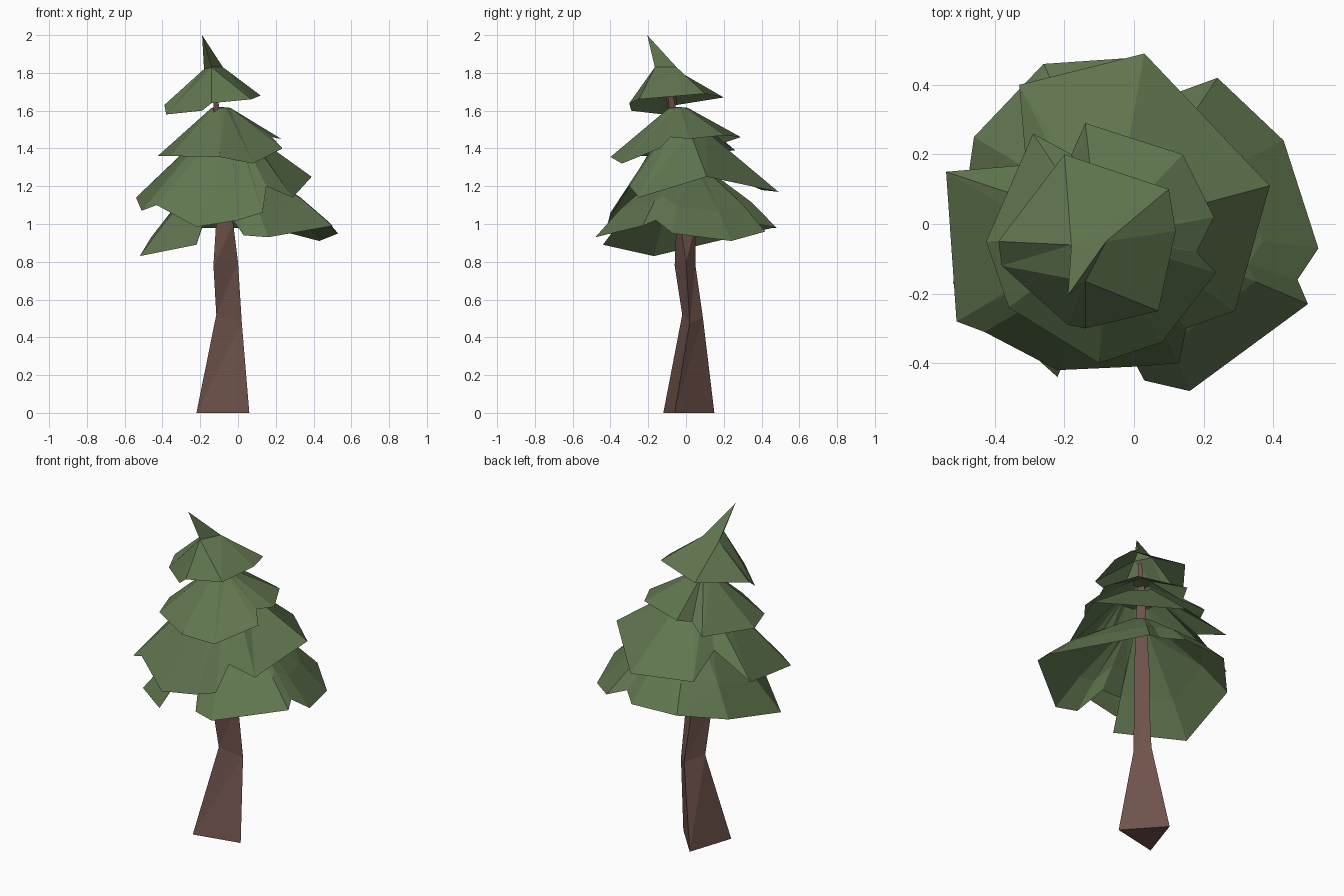
import bpy, bmesh
from mathutils import Vector

if "Cube" in bpy.data.objects:
    bpy.data.objects.remove(bpy.data.objects["Cube"])


def material(name, rgb):
    m = bpy.data.materials.new(name)
    m.diffuse_color = (*rgb, 1)
    m.use_nodes = True
    m.node_tree.nodes["Principled BSDF"].inputs["Base Color"].default_value = m.diffuse_color
    return m


needle_green = material("needle_green", (0.118, 0.18, 0.078))
bark_brown = material("bark_brown", (0.16, 0.085, 0.07))


def loft(name, rings, mat, apex=None, close_bottom=False):
    """Skin clockwise rings from bottom to top, then cap with a fan or a face."""
    bm = bmesh.new()
    rows = [[bm.verts.new(p) for p in ring] for ring in rings]
    n = len(rows[0])
    tip = bm.verts.new(apex) if apex else None
    for i in range(n):
        j = (i + 1) % n
        for low, up in zip(rows, rows[1:]):
            bm.faces.new((low[j], low[i], up[i]))
            bm.faces.new((low[j], up[i], up[j]))
        if tip:
            bm.faces.new((rows[-1][j], rows[-1][i], tip))
    if not tip:
        bm.faces.new(rows[-1][::-1])
    if close_bottom:
        bm.faces.new(rows[0])
    bmesh.ops.remove_doubles(bm, verts=bm.verts[:], dist=0.0005)
    me = bpy.data.meshes.new(name)
    bm.to_mesh(me)
    bm.free()
    me.materials.append(mat)
    ob = bpy.data.objects.new(name, me)
    bpy.context.collection.objects.link(ob)
    return ob


def collar(rim, centre, radius, z):
    """Small ring around the trunk, one point below each rim point's direction."""
    out = []
    for x, y, _ in rim:
        d = Vector((x - centre[0], y - centre[1])).normalized() * radius
        out.append((centre[0] + d.x, centre[1] + d.y, z))
    return out


# crooked three-sided trunk
loft("trunk", [
    [(-0.22, -0.12, 0), (-0.13, 0.15, 0), (0.06, -0.06, 0)],
    [(-0.115, -0.02, 0.52), (-0.05, 0.09, 0.5), (0.02, 0.02, 0.48)],
    [(-0.13, -0.06, 0.78), (-0.07, 0.05, 0.78), (0.0, 0.0, 0.8)],
    [(-0.115, -0.05, 1.02), (-0.07, 0.05, 1.0), (-0.025, -0.03, 1.0)],
    [(-0.13, -0.1, 1.62), (-0.12, -0.055, 1.62), (-0.1, -0.09, 1.62)],
    [(-0.135, -0.11, 1.78), (-0.13, -0.09, 1.78), (-0.12, -0.105, 1.78)],
], bark_brown, close_bottom=True)

# lowest tier, with a drooping skirt
rim = [(-0.52, -0.17, 0.83), (-0.46, 0.25, 0.93), (-0.26, 0.46, 0.98),
       (0.03, 0.48, 0.98), (0.13, 0.38, 1.0), (0.24, 0.42, 0.96),
       (0.43, 0.24, 0.91), (0.53, -0.07, 0.95), (0.47, -0.16, 1.02),
       (0.50, -0.23, 0.99), (0.16, -0.48, 0.93), (0.03, -0.45, 0.94),
       (-0.04, -0.32, 1.04), (-0.17, -0.32, 1.04), (-0.22, -0.44, 0.89)]
c = (-0.04, 0.0)
skirt = [(c[0] + (x - c[0]) * 0.72, c[1] + (y - c[1]) * 0.72, z * 0.7 + 0.43)
         for x, y, z in rim]
loft("lowest_branches", [rim, skirt, collar(rim, c, 0.1, 1.3)],
     needle_green, (c[0], c[1], 1.33))

# second tier
rim = [(-0.54, 0.15, 1.14), (-0.31, 0.17, 1.28), (-0.33, 0.40, 1.18),
       (0.03, 0.49, 1.17), (0.39, 0.11, 1.25), (0.29, -0.25, 1.14),
       (0.15, -0.30, 1.20), (0.13, -0.40, 1.06), (0.0, -0.41, 1.02),
       (-0.22, -0.42, 0.985), (-0.43, -0.31, 1.10), (-0.51, -0.28, 1.07)]
c = (-0.06, -0.01)
loft("second_branches", [rim, collar(rim, c, 0.12, 1.49)],
     needle_green, (c[0], c[1], 1.52))

# third tier
rim = [(-0.425, -0.05, 1.36), (-0.29, 0.26, 1.39), (-0.18, 0.20, 1.43),
       (-0.14, 0.29, 1.46), (0.14, 0.20, 1.47), (0.23, 0.02, 1.45),
       (0.18, -0.08, 1.46), (0.235, -0.14, 1.40), (0.08, -0.34, 1.32),
       (-0.10, -0.40, 1.355), (-0.36, -0.24, 1.36)]
c = (-0.09, -0.04)
loft("third_branches", [rim, collar(rim, c, 0.05, 1.615)],
     needle_green, (c[0], c[1], 1.62))

# crown with a bent leader
rim = [(-0.39, -0.05, 1.63), (-0.20, 0.20, 1.67), (0.10, 0.10, 1.69),
       (0.12, -0.02, 1.68), (0.07, -0.25, 1.66), (-0.14, -0.30, 1.64),
       (-0.19, -0.29, 1.60), (-0.38, -0.12, 1.58)]
left, right, front = (-0.18, -0.06, 1.82), (-0.08, -0.05, 1.83), (-0.14, -0.165, 1.83)
neck = [left, left, right, right, front, front, front, left]
# merge the shared neck points into three corners
bm = bmesh.new()
low = [bm.verts.new(p) for p in rim]
corner = {p: bm.verts.new(p) for p in (left, right, front)}
tip = bm.verts.new((-0.19, -0.205, 2.0))
for i in range(len(rim)):
    j = (i + 1) % len(rim)
    a, b = corner[neck[i]], corner[neck[j]]
    bm.faces.new((low[j], low[i], a))
    if a is not b:
        bm.faces.new((low[j], a, b))
        bm.faces.new((b, a, tip))
me = bpy.data.meshes.new("crown")
bm.to_mesh(me)
bm.free()
me.materials.append(needle_green)
bpy.context.collection.objects.link(bpy.data.objects.new("crown", me))
